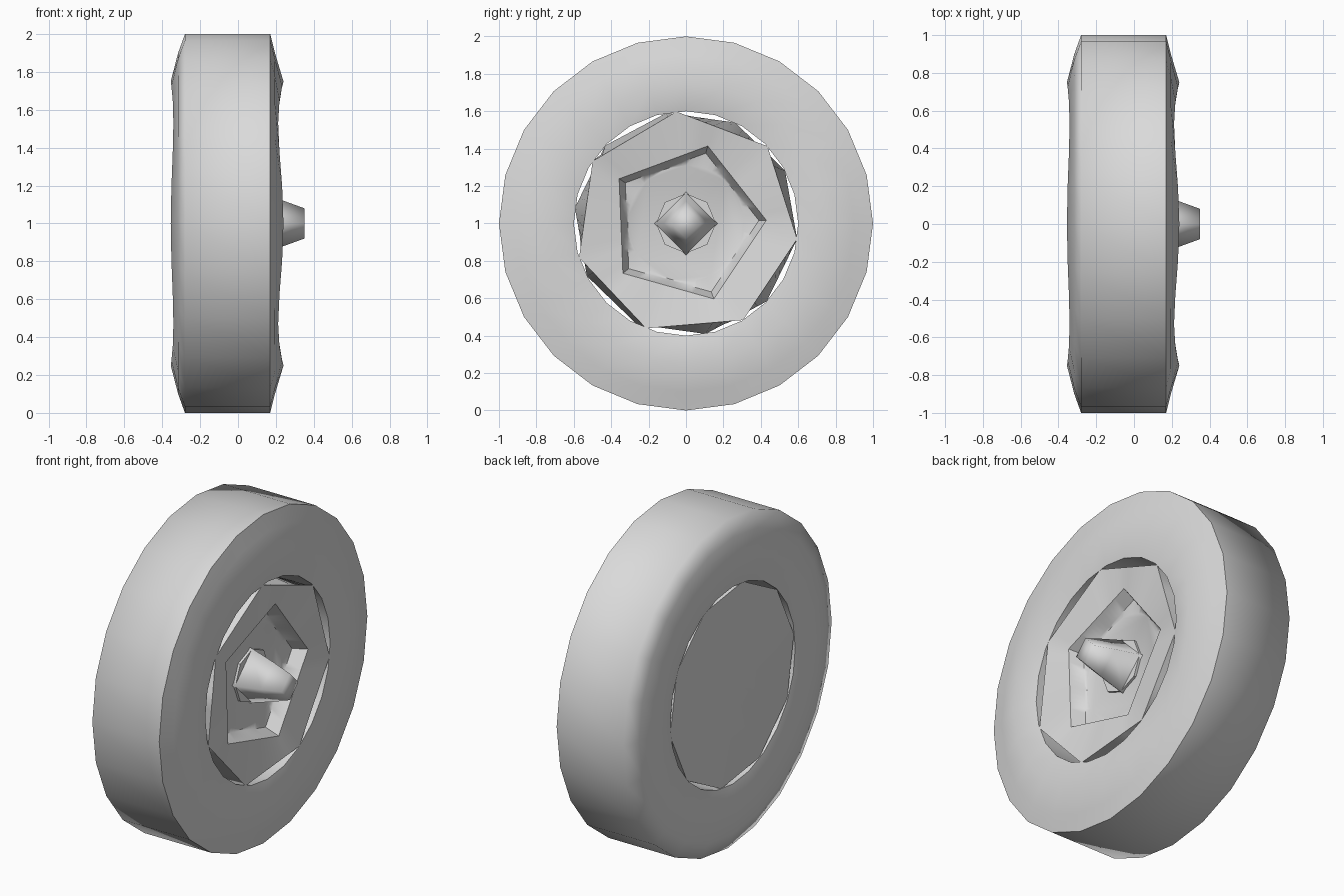
import bpy
import bmesh
from math import cos, sin, pi, radians

cube = bpy.data.objects.get("Cube")
if cube:
    bpy.data.objects.remove(cube, do_unlink=True)

grey = bpy.data.materials.new("plain grey")
grey.use_nodes = True
GREY = (0.7, 0.7, 0.7, 1)
grey.diffuse_color = GREY
grey.node_tree.nodes["Principled BSDF"].inputs["Base Color"].default_value = GREY


def polygon_radius(angle, radius, sides, phase):
    """Distance from the axle to the outline of a regular polygon."""
    step = 2 * pi / sides
    return radius * cos(step / 2) / cos((angle - phase + 1e-6) % step - step / 2)


def loft(name, rings, samples, start=0.0, closed=False, smooth=60):
    """Skin rings of (x, radius, sides, phase, wave) set along the axle.
    The wave moves a ring in and out along the axle, four times round."""
    bm = bmesh.new()
    loops = []
    for x, radius, sides, phase, wave in rings:
        loop = []
        for i in range(samples):
            a = start + 2 * pi * i / samples
            r = polygon_radius(a, radius, sides, phase)
            loop.append(bm.verts.new((x + wave * cos(4 * a), r * cos(a), 1 + r * sin(a))))
        loops.append(loop)
    pairs = list(zip(loops, loops[1:]))
    if closed:
        pairs.append((loops[-1], loops[0]))
    else:
        bm.faces.new(loops[0])
        bm.faces.new(loops[-1])
    for a, b in pairs:
        for i in range(samples):
            j = (i + 1) % samples
            bm.faces.new((a[i], a[j], b[j], b[i]))
    bmesh.ops.recalc_face_normals(bm, faces=bm.faces)
    mesh = bpy.data.meshes.new(name)
    bm.to_mesh(mesh)
    bm.free()
    mesh.materials.append(grey)
    obj = bpy.data.objects.new(name, mesh)
    bpy.context.collection.objects.link(obj)
    bpy.ops.object.select_all(action="DESELECT")
    obj.select_set(True)
    bpy.context.view_layer.objects.active = obj
    bpy.ops.object.shade_smooth_by_angle(angle=radians(smooth))
    return obj


# Tyre: flat tread, sloping shoulders, uneven bulging walls and a round hole
tyre_profile = [(-0.28, 1.0, 0), (0.17, 1.0, 0), (0.195, 0.90, 0),
                (0.226, 0.75, 0.014), (0.20, 0.60, 0), (-0.315, 0.60, 0),
                (-0.348, 0.75, -0.007), (-0.316, 0.90, 0)]
loft("tyre", [(x, r, 24, 0, wave) for x, r, wave in tyre_profile],
     24, closed=True, smooth=75)

# Rim: drum with a rounder back, its five-sided dish sloping to a plate
SAMPLES = 70
seven = radians(-8)
five = seven + 4 * pi / SAMPLES
loft("rim", [(-0.325, 0.12, 10, seven, 0), (-0.31, 0.60, 10, seven, 0),
             (0.20, 0.60, 7, seven, 0), (0.17, 0.43, 5, five, 0),
             (0.09, 0.39, 5, five, 0), (0.08, 0.31, SAMPLES, seven, 0)],
     SAMPLES, start=seven, smooth=50)

# Hub boss and blunt four-sided axle cap
loft("hub_boss", [(x, 0.16, 8, 0, 0) for x in (0.07, 0.095)], 8, smooth=30)
loft("axle_cap", [(0.08, 0.17, 4, 0, 0), (0.24, 0.12, 4, 0, 0),
                  (0.35, 0.08, 4, 0, 0)], 4, smooth=95)
